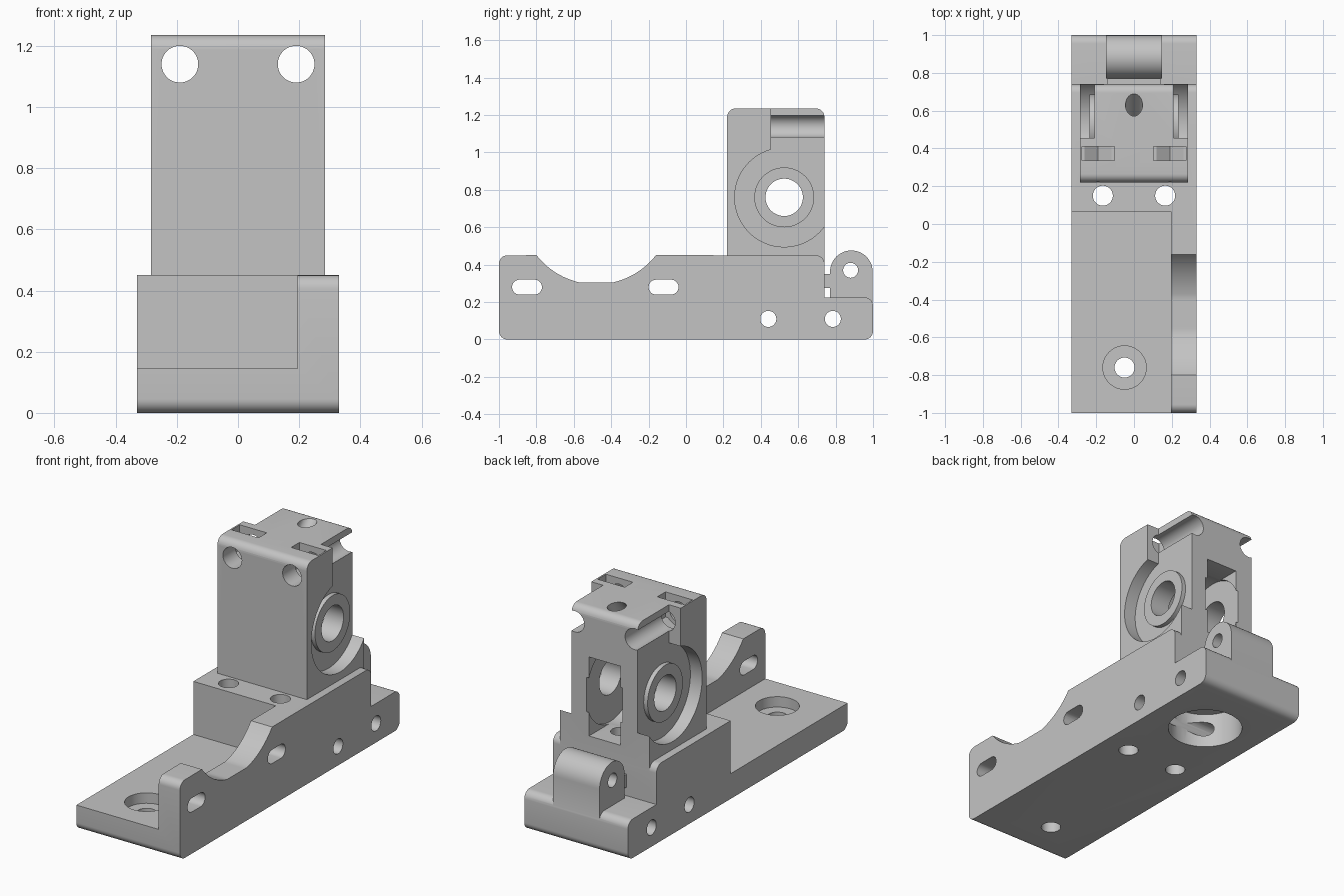
import bpy, bmesh, math
from mathutils import Matrix, Vector

cube = bpy.data.objects.get("Cube")
if cube:
    bpy.data.objects.remove(cube, do_unlink=True)

grey = bpy.data.materials.new("light grey plastic")
grey.use_nodes = True
GREY = (0.55, 0.55, 0.55, 1)
grey.diffuse_color = GREY
grey.node_tree.nodes["Principled BSDF"].inputs["Base Color"].default_value = GREY


def make(name, bm):
    bmesh.ops.recalc_face_normals(bm, faces=bm.faces)
    mesh = bpy.data.meshes.new(name)
    bm.to_mesh(mesh)
    bm.free()
    mesh.materials.append(grey)
    obj = bpy.data.objects.new(name, mesh)
    bpy.context.collection.objects.link(obj)
    return obj


def box(name, lo, hi):
    bm = bmesh.new()
    bmesh.ops.create_cube(bm, size=1)
    for v in bm.verts:
        v.co = Vector(l + (c + 0.5) * (h - l) for c, l, h in zip(v.co, lo, hi))
    return make(name, bm)


def rod(name, a, b, r, segments=48, spin=0):
    """Cylinder from point a to point b."""
    a, b = Vector(a), Vector(b)
    turn = (b - a).to_track_quat('Z', 'Y').to_matrix().to_4x4()
    bm = bmesh.new()
    bmesh.ops.create_cone(bm, cap_ends=True, segments=segments, radius1=r, radius2=r,
                          depth=(b - a).length,
                          matrix=Matrix.Translation((a + b) / 2) @ turn @ Matrix.Rotation(spin, 4, 'Z'))
    return make(name, bm)


def arc(cy, cz, r, start, end, n=24):
    return [(cy + r * math.cos(start + (end - start) * i / n),
             cz + r * math.sin(start + (end - start) * i / n)) for i in range(n + 1)]


def corner(y, z, sy, sz, r=0.045):
    """Rounded corner; sy, sz give the outward direction, listed counter-clockwise."""
    mid = math.atan2(sz, sy)
    return arc(y - sy * r, z - sz * r, r, mid - math.pi / 4, mid + math.pi / 4, 8)


def prism(name, outline, x0, x1):
    """Side outline in (y, z) extruded along x."""
    bm = bmesh.new()
    face = bm.faces.new([bm.verts.new((x0, y, z)) for y, z in outline])
    out = bmesh.ops.extrude_face_region(bm, geom=[face])
    bmesh.ops.translate(bm, vec=(x1 - x0, 0, 0),
                        verts=[g for g in out["geom"] if isinstance(g, bmesh.types.BMVert)])
    return make(name, bm)


def combine(target, tool, operation='DIFFERENCE'):
    mod = target.modifiers.new("shape", 'BOOLEAN')
    mod.operation, mod.solver, mod.object = operation, 'EXACT', tool
    bpy.context.view_layer.objects.active = target
    bpy.ops.object.modifier_apply(modifier=mod.name)
    bpy.data.objects.remove(tool, do_unlink=True)


# Base: stepped side outline with the arched saddle in its wall
saddle = [(y, max(z, 0.305)) for y, z in arc(-0.48, 0.70, 0.405, -math.radians(38), -math.radians(142), 40)]
outline = (corner(-1, 0, -1, -1) + corner(1, 0, 1, -1) + corner(1, 0.225, 1, 1)
           + [(0.74, 0.225)] + corner(0.74, 0.45, 1, 1) + saddle + corner(-1, 0.45, -1, 1))
body = prism("extruder_body", outline, -0.33, 0.33)
combine(body, box("plate_clearance", (-0.5, -1.2, 0.145), (0.195, 0.065, 0.8)))

# Tower
tower = prism("tower", [(0.22, 0.3), (0.74, 0.3)] + corner(0.74, 1.235, 1, 1)
              + corner(0.22, 1.235, -1, 1), -0.285, 0.285)
combine(body, tower, 'UNION')

# Hinge lug and the small bridge behind it
lug = prism("hinge_lug", [(0.77, 0.15), (0.998, 0.15)] + arc(0.884, 0.362, 0.114, 0, math.pi), -0.148, 0.148)
combine(body, lug, 'UNION')
combine(body, box("lug_bridge", (-0.14, 0.7, 0.275), (0.14, 0.8, 0.35)), 'UNION')
combine(body, rod("hinge_hole", (-0.4, 0.88, 0.37), (0.4, 0.88, 0.37), 0.04))

# Bearing recesses with raised rings on both tower sides
for s in (-1, 1):
    xs = sorted((s * 0.21, s * 0.5))
    combine(body, rod("bearing_recess", (s * 0.21, 0.525, 0.76), (s * 0.5, 0.525, 0.76), 0.265, 64))
    combine(body, box("side_relief", (xs[0], 0.455, 0.76), (xs[1], 0.9, 1.4)))
    combine(body, rod("bearing_ring", (s * 0.15, 0.525, 0.76), (s * 0.235, 0.525, 0.76), 0.16), 'UNION')

# Gear cavity, rear window and shaft bore
combine(body, rod("gear_cavity", (-0.115, 0.525, 0.74), (0.115, 0.525, 0.74), 0.237, 64))
combine(body, box("rear_window", (-0.1, 0.52, 0.505), (0.1, 0.9, 0.96)))
combine(body, rod("shaft_bore", (-0.6, 0.525, 0.76), (0.6, 0.525, 0.76), 0.1))

# Spring screw channels with hexagonal nut traps, and mounting holes
for s in (-1, 1):
    x = s * 0.19
    combine(body, rod("screw_channel", (x, 0, 1.14), (x, 1, 1.14), 0.06))
    trap = prism("nut_trap", [(0.335, 1.09), (0.41, 1.09), (0.41, 1.4), (0.335, 1.4)], x - 0.086, x + 0.086)
    combine(body, trap)
    bm = bmesh.new()
    rim = [bm.verts.new((x + dx, 0.335, 1.09 + dz)) for dx, dz in ((-0.086, 0.01), (0, -0.05), (0.086, 0.01))]
    out = bmesh.ops.extrude_face_region(bm, geom=[bm.faces.new(rim)])
    bmesh.ops.translate(bm, vec=(0, 0.075, 0),
                        verts=[g for g in out["geom"] if isinstance(g, bmesh.types.BMVert)])
    combine(body, make("nut_point", bm))
    combine(body, rod("mount_hole", (s * 0.165, 0.15, -0.2), (s * 0.165, 0.15, 0.8), 0.053))

# Hot end socket underneath and filament path
combine(body, rod("hot_end_socket", (0, 0.6, -0.2), (0, 0.6, 0.2), 0.2, 64))
combine(body, rod("lower_filament_hole", (0, 0.6, 0.1), (0, 0.6, 0.6), 0.05))
combine(body, rod("upper_filament_hole", (0, 0.7, 1.318), (0, 0.42, 0.985), 0.045))

# Cross holes through the base and slots in the wall
for y in (0.44, 0.785):
    combine(body, rod("cross_hole", (-0.6, y, 0.11), (0.6, y, 0.11), 0.043))
for y in (-0.85, -0.12):
    slot = (arc(y + 0.04, 0.28, 0.04, -math.pi / 2, math.pi / 2, 12)
            + arc(y - 0.04, 0.28, 0.04, math.pi / 2, math.pi * 1.5, 12))
    combine(body, prism("wall_slot", slot, 0.15, 0.5))

# Counterbored hole in the front plate
combine(body, rod("plate_counterbore", (-0.05, -0.76, 0.085), (-0.05, -0.76, 0.4), 0.115))
combine(body, rod("plate_hole", (-0.05, -0.76, -0.2), (-0.05, -0.76, 0.4), 0.053))

bpy.ops.object.select_all(action='DESELECT')
body.select_set(True)
bpy.context.view_layer.objects.active = body
bpy.ops.object.shade_smooth_by_angle(angle=math.radians(30))
